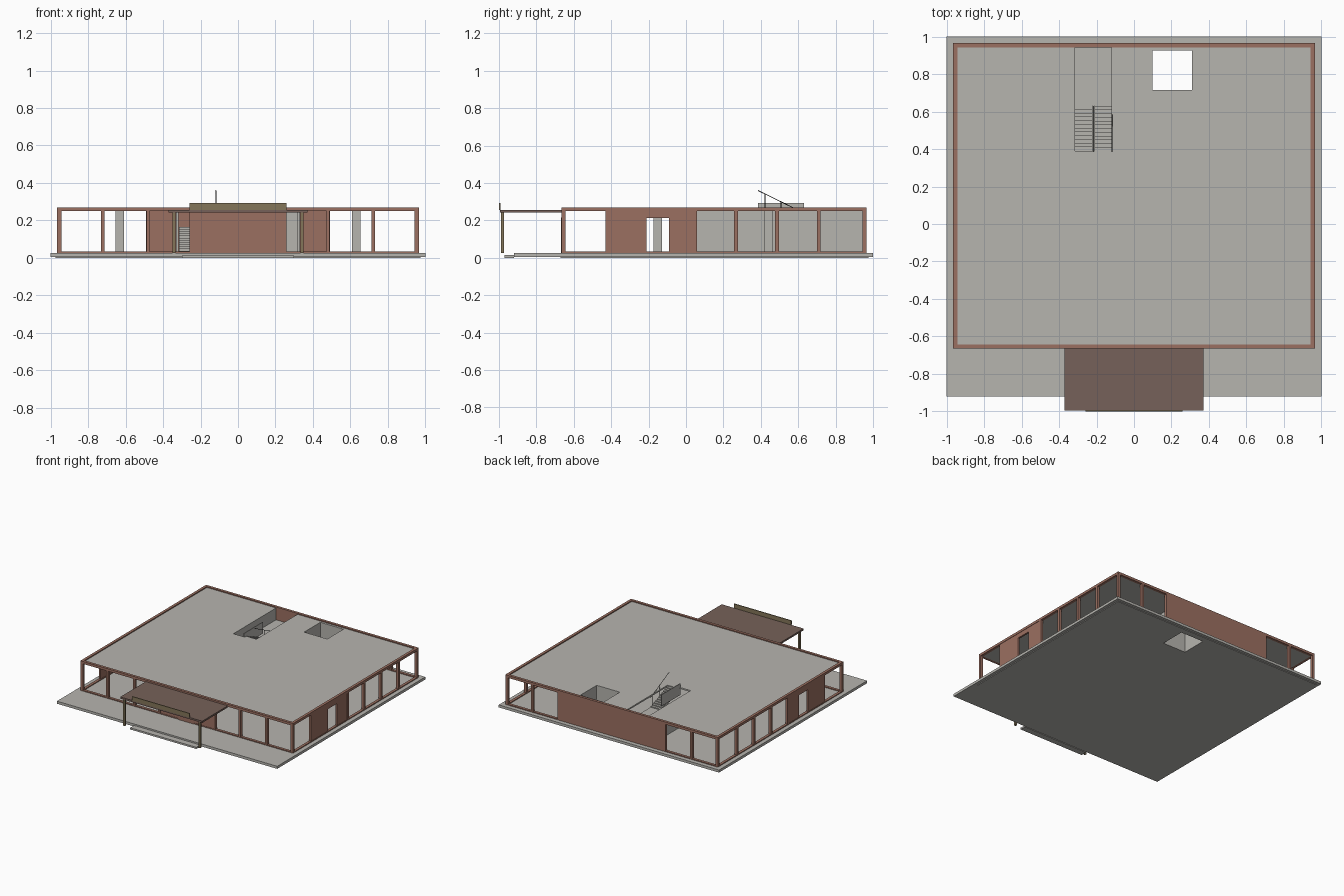
import bpy, bmesh
from mathutils import Vector

cube = bpy.data.objects.get("Cube")
if cube:
    bpy.data.objects.remove(cube, do_unlink=True)


def material(name, rgb):
    m = bpy.data.materials.new(name)
    m.use_nodes = True
    col = (*rgb, 1)
    m.diffuse_color = col
    m.node_tree.nodes["Principled BSDF"].inputs["Base Color"].default_value = col
    return m


GRAY = material("concrete_gray", (0.47, 0.46, 0.43))
BROWN = material("red_brown_steel", (0.33, 0.16, 0.12))
DARK = material("canopy_brown", (0.18, 0.12, 0.10))
OLIVE = material("olive_bronze", (0.23, 0.18, 0.10))
BLACK = material("rail_black", (0.03, 0.03, 0.03))


def finish(name, bm, mat):
    bmesh.ops.recalc_face_normals(bm, faces=bm.faces)
    me = bpy.data.meshes.new(name)
    bm.to_mesh(me)
    bm.free()
    me.materials.append(mat)
    ob = bpy.data.objects.new(name, me)
    bpy.context.collection.objects.link(ob)
    return ob


def add_box(bm, x, y, z):
    res = bmesh.ops.create_cube(bm, size=1)
    for v in res["verts"]:
        v.co = [(a + b) / 2 + c * (b - a) for (a, b), c in zip((x, y, z), v.co)]


def boxes(name, mat, *items):
    bm = bmesh.new()
    for x, y, z in items:
        add_box(bm, x, y, z)
    return finish(name, bm, mat)


def plate(name, mat, x, y, z, holes=()):
    """Flat slab with rectangular openings."""
    bm = bmesh.new()
    xs = sorted({*x, *(v for h in holes for v in h[0])})
    ys = sorted({*y, *(v for h in holes for v in h[1])})
    grid = [[bm.verts.new((a, b, z[0])) for b in ys] for a in xs]
    for i in range(len(xs) - 1):
        for j in range(len(ys) - 1):
            cx, cy = (xs[i] + xs[i + 1]) / 2, (ys[j] + ys[j + 1]) / 2
            if any(h[0][0] < cx < h[0][1] and h[1][0] < cy < h[1][1] for h in holes):
                continue
            bm.faces.new((grid[i][j], grid[i + 1][j], grid[i + 1][j + 1], grid[i][j + 1]))
    top = bmesh.ops.extrude_face_region(bm, geom=bm.faces[:])["geom"]
    for v in top:
        if isinstance(v, bmesh.types.BMVert):
            v.co.z = z[1]
    loose = [v for v in bm.verts if not v.link_faces]
    bmesh.ops.delete(bm, geom=loose, context="VERTS")
    return finish(name, bm, mat)


W, F, B = 0.965, -0.665, 0.965       # half width, front and back faces
FLOOR, HEAD, TOP = 0.026, 0.25, 0.27  # floor, underside and top of the fascia
ROOF = 0.262
T = 0.022                             # post thickness
WELL = ((0.1, 0.31), (0.715, 0.925))
STAIR = ((-0.315, -0.12), (0.39, 0.943))
FULL = (FLOOR, HEAD)

# Base slabs, entrance step and roof
plate("base_slab", GRAY, (-1, 1), (-0.92, 1), (0.005, FLOOR), [WELL])
plate("plinth", GRAY, (-0.975, 0.975), (-0.67, 0.975), (0, 0.005), [WELL])
boxes("entrance_step", GRAY, ((-0.3, 0.3), (-0.97, -0.92), (0, 0.014)))
plate("roof_slab", GRAY, (-W + T, W - T), (F + T, B - T), (HEAD, ROOF), [WELL, STAIR])

# Steel fascia and sill rings
inner = ((-W + T, W - T), (F + T, B - T))
plate("fascia", BROWN, (-W, W), (F, B), (HEAD, TOP), [inner])
plate("sill", BROWN, (-W, W), (F, B), (FLOOR, FLOOR + 0.007), [inner])

# Perimeter posts
posts = []
for s in (-1, 1):
    for x in (0.25, 0.48, 0.722, W - T / 2):
        posts.append(((s * x - 0.009, s * x + 0.009), (F, F + T), FULL))
    for x in (0.722, W - T / 2):
        posts.append(((s * x - 0.009, s * x + 0.009), (B - T, B), FULL))
    side = sorted((s * W, s * (W - T)))
    for y in (F + T / 2, 0.049, 0.267, 0.487, 0.71, B - T / 2):
        posts.append((side, (y - 0.01, y + 0.01), FULL))
boxes("perimeter_posts", BROWN, *posts)

# Solid walls
boxes("back_wall", BROWN, ((-0.49, 0.49), (B - T, B), FULL))
boxes("front_wall", BROWN, ((-0.25, 0.25), (F + 0.003, F + 0.018), FULL))
boxes("front_door", BROWN, ((-0.068, 0.066), (F - 0.003, F + 0.003), (FLOOR, 0.215)))
for s, name in ((-1, "right_door_wall"), (1, "left_door_wall")):
    x = sorted((s * (W - 0.003), s * (W - 0.018)))
    boxes(name, BROWN,
          (x, (-0.43, -0.21), FULL),
          (x, (-0.09, 0.045), FULL),
          (x, (-0.21, -0.09), (0.213, HEAD)))

# Interior columns and core walls, rising flush with the roof
boxes("columns", GRAY, *[((x - 0.023, x + 0.023), (y - 0.023, y + 0.023), (FLOOR, ROOF))
                         for x in (-0.63, 0.63) for y in (-0.15, 0.44)])
for s, name in ((-1, "core_wall_right"), (1, "core_wall_left")):
    boxes(name, GRAY, (sorted((s * 0.317, s * 0.33)), (0.05, B - T), (FLOOR, ROOF)))

# Light well shaft open through floor and roof
outer = tuple((a - 0.01, b + 0.01) for a, b in WELL)
plate("light_well", GRAY, outer[0], outer[1], (FLOOR, ROOF), [WELL])

# Switchback stair: two flights and a landing
STEPS, LOW, MID = 12, 0.39, 0.165
run = 0.24 / STEPS
rise = (MID - FLOOR) / STEPS
rise2 = (ROOF - MID) / STEPS
treads = [((-0.315, -0.12), (0.63, B - T), (MID - 0.015, MID))]
for i in range(STEPS):
    y = LOW + i * run
    z = FLOOR + (i + 1) * rise
    treads.append(((-0.315, -0.222), (y, y + run), (max(FLOOR, z - 0.025), z)))
    z = ROOF - i * rise2
    treads.append(((-0.212, -0.12), (y, y + run), (z - 0.025, z)))
boxes("stair", GRAY, *treads)
boxes("stair_guard", GRAY, ((-0.22, -0.214), (0.385, 0.63), (0.2, 0.293)))


def rail(name, points):
    cu = bpy.data.curves.new(name, "CURVE")
    cu.dimensions = "3D"
    cu.bevel_depth = 0.002
    cu.bevel_resolution = 0
    sp = cu.splines.new("POLY")
    sp.points.add(len(points) - 1)
    for p, co in zip(sp.points, points):
        p.co = (*co, 1)
    cu.materials.append(BLACK)
    bpy.context.collection.objects.link(bpy.data.objects.new(name, cu))


start, end = Vector((-0.118, 0.385, 0.36)), Vector((-0.118, 0.63, 0.24))
rail("handrail", [start, end])
for i, t in enumerate((0.15, 0.5, 0.9)):
    p = start.lerp(end, t)
    rail(f"rail_post_{i + 1}", [p, p - Vector((0, 0, 0.09))])

# Entrance canopy with two posts and a blank fascia board
boxes("canopy", DARK, ((-0.372, 0.372), (-0.995, F), (0.243, 0.257)))
boxes("canopy_posts", OLIVE, *[((x - 0.008, x + 0.008), (-0.99, -0.974), (FLOOR, 0.243))
                               for x in (-0.341, 0.341)])
boxes("canopy_board", OLIVE, ((-0.26, 0.26), (-1, -0.993), (0.257, 0.292)))
